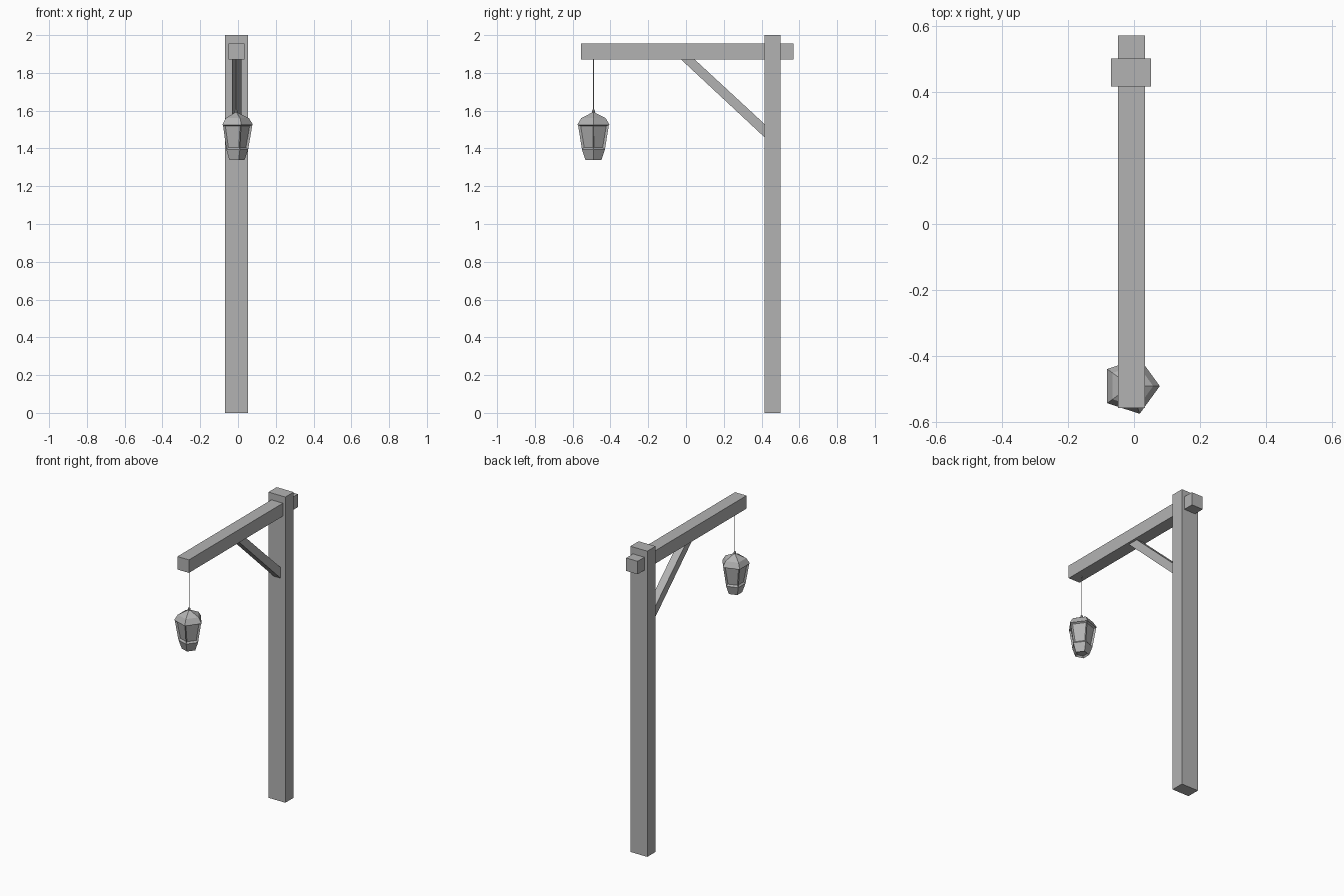
import bpy, bmesh, math

cube = bpy.data.objects.get("Cube")
if cube:
    bpy.data.objects.remove(cube, do_unlink=True)

grey = bpy.data.materials.new("plain_grey")
grey.use_nodes = True
colour = (0.45, 0.45, 0.45, 1)
grey.diffuse_color = colour
grey.node_tree.nodes["Principled BSDF"].inputs["Base Color"].default_value = colour


def finish(name, bm):
    bmesh.ops.recalc_face_normals(bm, faces=bm.faces)
    mesh = bpy.data.meshes.new(name)
    bm.to_mesh(mesh)
    bm.free()
    mesh.materials.append(grey)
    obj = bpy.data.objects.new(name, mesh)
    bpy.context.scene.collection.objects.link(obj)
    return obj


def side_prism(name, profile, x0, x1):
    """Extrude a (y, z) outline from x0 to x1."""
    bm = bmesh.new()
    face = bm.faces.new([bm.verts.new((x0, y, z)) for y, z in profile])
    ext = bmesh.ops.extrude_face_region(bm, geom=[face])
    verts = [v for v in ext["geom"] if isinstance(v, bmesh.types.BMVert)]
    bmesh.ops.translate(bm, vec=(x1 - x0, 0, 0), verts=verts)
    return finish(name, bm)


def beam(name, x, y, z):
    return side_prism(name, [(y[0], z[0]), (y[1], z[0]), (y[1], z[1]), (y[0], z[1])], *x)


def loft(rings, sides, cx, cy):
    """Capped stack of regular polygons given as (radius, height)."""
    bm = bmesh.new()
    loops = [[bm.verts.new((cx + r * math.cos(math.tau * i / sides),
                            cy + r * math.sin(math.tau * i / sides), z))
              for i in range(sides)] for r, z in rings]
    bands = []
    for a, b in zip(loops, loops[1:]):
        bands.append([bm.faces.new((a[i], a[(i + 1) % sides], b[(i + 1) % sides], b[i]))
                      for i in range(sides)])
    bottom = bm.faces.new(loops[0][::-1])
    bm.faces.new(loops[-1])
    bm.normal_update()
    return bm, bands, bottom


# Timber frame
beam("post", (-0.07, 0.052), (0.415, 0.5), (0, 2))
beam("cross_beam", (-0.049, 0.034), (-0.556, 0.57), (1.87, 1.955))
side_prism("diagonal_brace", [(-0.025, 1.87), (0.047, 1.87), (0.415, 1.53), (0.415, 1.46)],
           -0.033, 0.018)

# Hanging wire and the knob it is tied to
CX, CY = -0.01, -0.49
finish("wire", loft([(0.002, 1.59), (0.002, 1.875)], 6, CX, CY)[0])
finish("lantern_knob", loft([(0.007, 1.58), (0.008, 1.598), (0.003, 1.608)], 8, CX, CY)[0])

# Five-sided lantern body with recessed window panes and base opening
bm, bands, bottom = loft([(0.044, 1.338), (0.064, 1.395), (0.086, 1.525)], 5, CX, CY)
bmesh.ops.inset_individual(bm, faces=bands[1], thickness=0.013, depth=-0.010)
bmesh.ops.inset_individual(bm, faces=[bottom], thickness=0.010, depth=-0.010)
finish("lantern_body", bm)

# Faceted roof
finish("lantern_roof",
       loft([(0.088, 1.523), (0.088, 1.528), (0.068, 1.56), (0.008, 1.59)], 5, CX, CY)[0])
